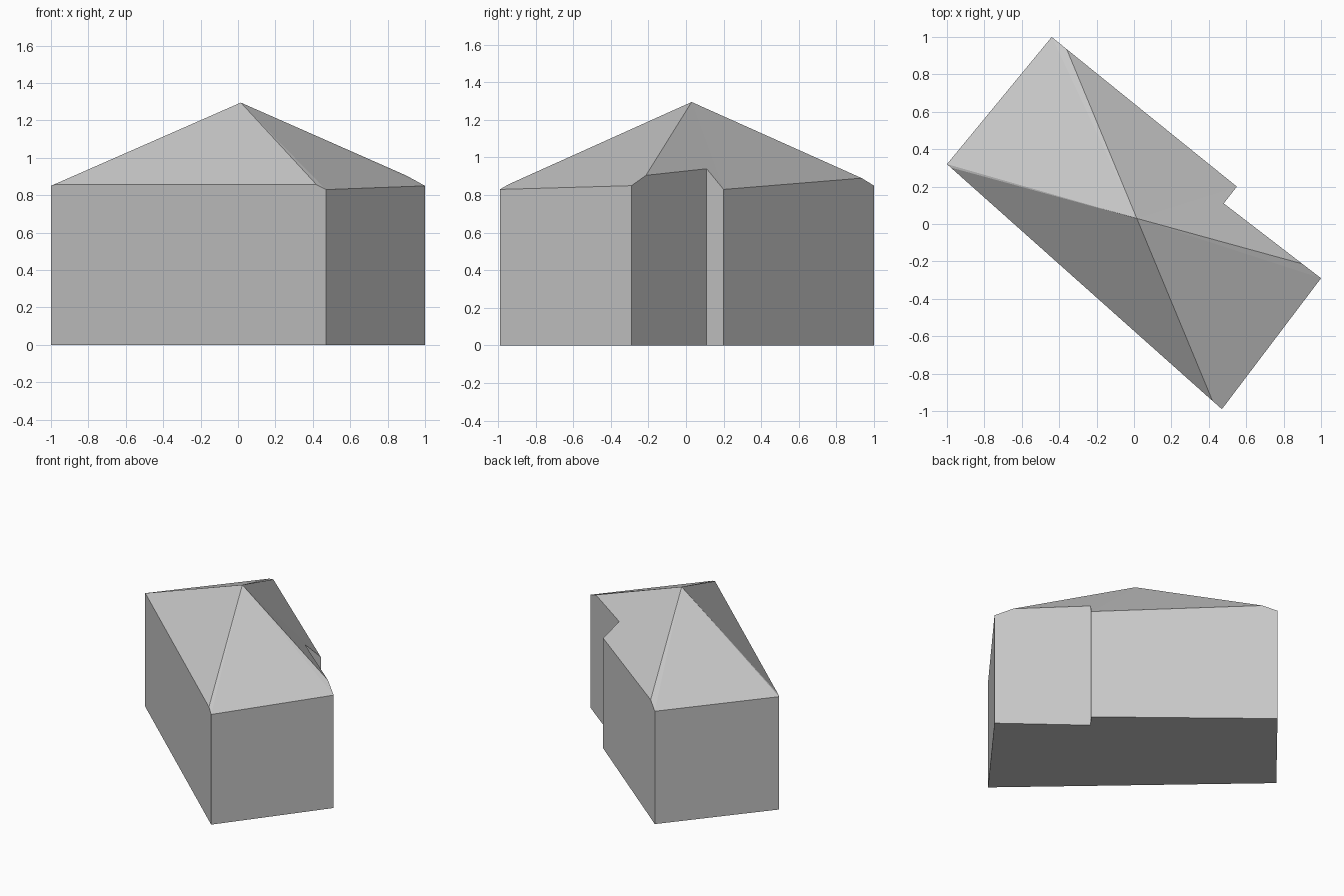
import bpy
import bmesh

cube = bpy.data.objects.get("Cube")
if cube:
    bpy.data.objects.remove(cube, do_unlink=True)

# One plain colour for the whole building
grey = bpy.data.materials.new("plain_grey")
grey.use_nodes = True
colour = (0.58, 0.58, 0.58, 1.0)
grey.diffuse_color = colour
grey.node_tree.nodes["Principled BSDF"].inputs["Base Color"].default_value = colour

# Eaves line, counter-clockwise from the left corner; includes the hip ends
eaves = [
    (-1.0, 0.32, 0.85), (-0.98, 0.302, 0.856),
    (0.42, -0.946, 0.856), (0.47, -0.99, 0.83),
    (1.0, -0.29, 0.85), (0.90, -0.213, 0.905),
    (0.48, 0.11, 0.94), (0.55, 0.20, 0.83),
    (-0.36, 0.935, 0.89), (-0.44, 1.0, 0.85),
]
apex = (0.015, 0.03, 1.295)


def add_part(name, bm):
    mesh = bpy.data.meshes.new(name)
    bm.to_mesh(mesh)
    bm.free()
    mesh.materials.append(grey)
    obj = bpy.data.objects.new(name, mesh)
    bpy.context.collection.objects.link(obj)


def pairs(items):
    return zip(items, items[1:] + items[:1])


# Walls rise from the notched footprint to the eaves, with a closed floor
bm = bmesh.new()
top = [bm.verts.new(p) for p in eaves]
base = [bm.verts.new((x, y, 0)) for x, y, z in eaves]
for (b1, b2), (t1, t2) in zip(pairs(base), pairs(top)):
    bm.faces.new((b1, b2, t2, t1))
bm.faces.new(base[::-1])
add_part("walls", bm)

# Hipped roof: four slopes meeting at the apex
bm = bmesh.new()
peak = bm.verts.new(apex)
rim = [bm.verts.new(p) for p in eaves]
for a, b in pairs(rim):
    bm.faces.new((a, b, peak))
add_part("hipped_roof", bm)
